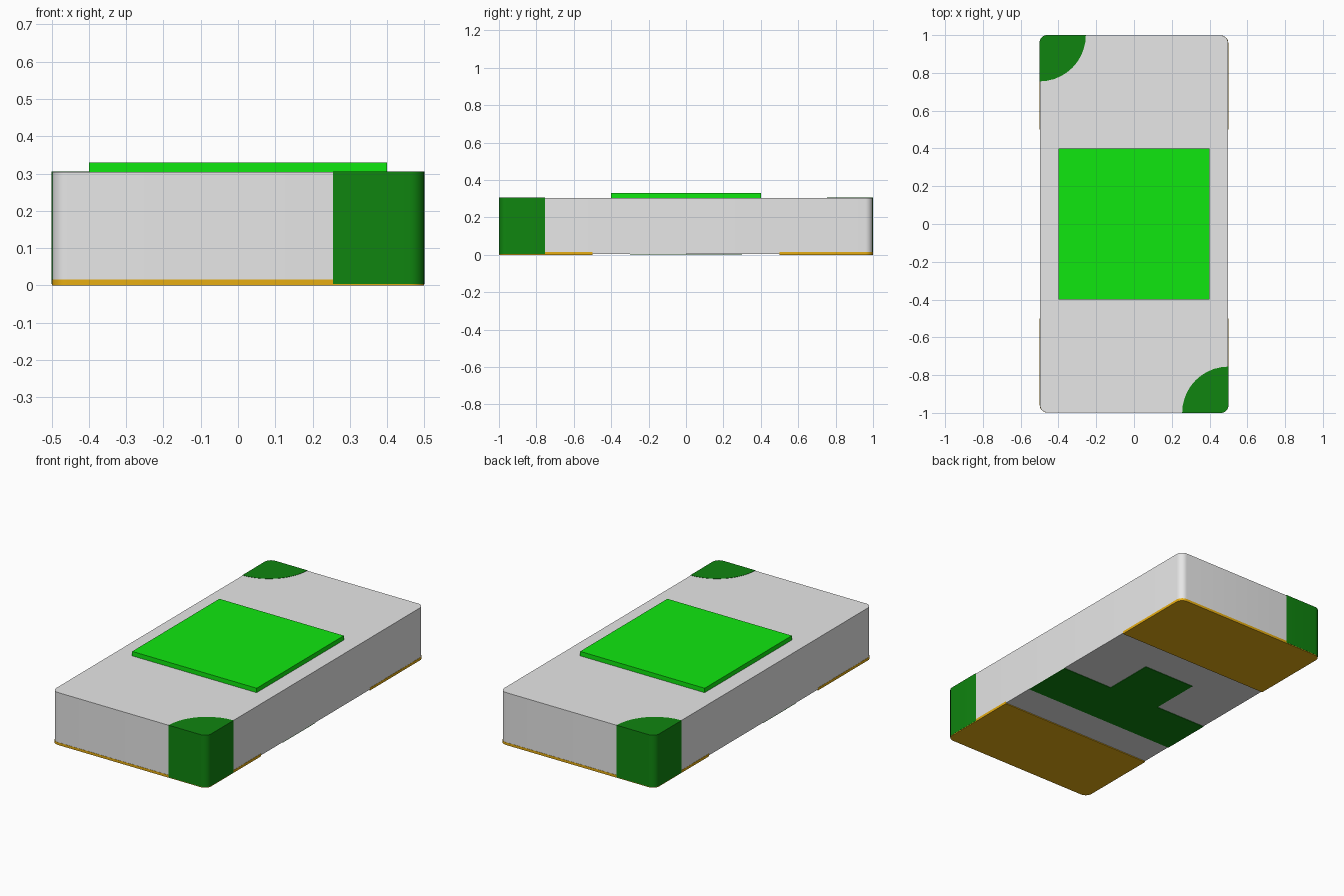
import bpy
from math import cos, sin, pi, radians

cube = bpy.data.objects.get("Cube")
if cube:
    bpy.data.objects.remove(cube, do_unlink=True)


def material(name, rgb):
    mat = bpy.data.materials.new(name)
    mat.use_nodes = True
    mat.diffuse_color = (*rgb, 1)
    bsdf = mat.node_tree.nodes["Principled BSDF"]
    bsdf.inputs["Base Color"].default_value = (*rgb, 1)
    return mat


grey = material("light_grey", (0.8, 0.8, 0.8))
green = material("bright_green", (0.005, 0.8, 0.005))
dark = material("dark_green", (0.005, 0.235, 0.005))
gold = material("gold", (0.8, 0.42, 0.006))


def prism(name, outline, z0, z1, mat):
    """Extrude a counter-clockwise outline between two heights."""
    n = len(outline)
    verts = [(x, y, z) for z in (z0, z1) for x, y in outline]
    faces = [list(range(n))[::-1], list(range(n, 2 * n))]
    faces += [(i, (i + 1) % n, (i + 1) % n + n, i + n) for i in range(n)]
    mesh = bpy.data.meshes.new(name)
    mesh.from_pydata(verts, [], faces)
    mesh.materials.append(mat)
    obj = bpy.data.objects.new(name, mesh)
    bpy.context.collection.objects.link(obj)
    bpy.context.view_layer.objects.active = obj
    bpy.ops.object.select_all(action='DESELECT')
    obj.select_set(True)
    bpy.ops.object.shade_smooth_by_angle(angle=radians(30))
    return obj


def arc(cx, cy, r, start, end, steps=8):
    angles = [radians(start + (end - start) * i / steps) for i in range(steps + 1)]
    return [(cx + r * cos(a), cy + r * sin(a)) for a in angles]


def turned(outline):
    return [(-x, -y) for x, y in outline]


W, L, R = 0.498, 0.998, 0.04    # body half width, half length, corner radius
BASE, TOP = 0.005, 0.304

# Body with rounded upright edges
half = arc(W - R, L - R, R, 0, 90) + arc(R - W, L - R, R, 90, 180)
prism("body", half + turned(half), BASE, TOP, grey)

# Lens plate on top
prism("top_plate", [(-0.4, -0.4), (0.4, -0.4), (0.4, 0.4), (-0.4, 0.4)],
      TOP - 0.004, 0.33, green)

# Solder pads wrapping the lower ends
E = 0.0012
pad = [(-W - E, 0.5), (W + E, 0.5)]
pad += arc(W - R, L - R, R + E, 0, 90) + arc(R - W, L - R, R + E, 90, 180)
prism("back_pad", pad, 0, 0.015, gold)
prism("front_pad", turned(pad), 0, 0.015, gold)

# Quarter-round contact columns at two opposite corners
corner = arc(0.5 - R, R - 1, R, -90, 0) + arc(0.5, -1, 0.245, 90, 180, 10)
prism("front_left_column", corner, BASE - 0.001, TOP + 0.0015, dark)
prism("back_right_column", turned(corner), BASE - 0.001, TOP + 0.0015, dark)

# Polarity mark under the body
S = 1 / 6
mark = [(-W, -0.3), (W, -0.3), (W, 0), (S, 0), (S, 0.3), (-S, 0.3), (-S, 0), (-W, 0)]
prism("underside_mark", mark, 0.002, BASE + 0.001, dark)
